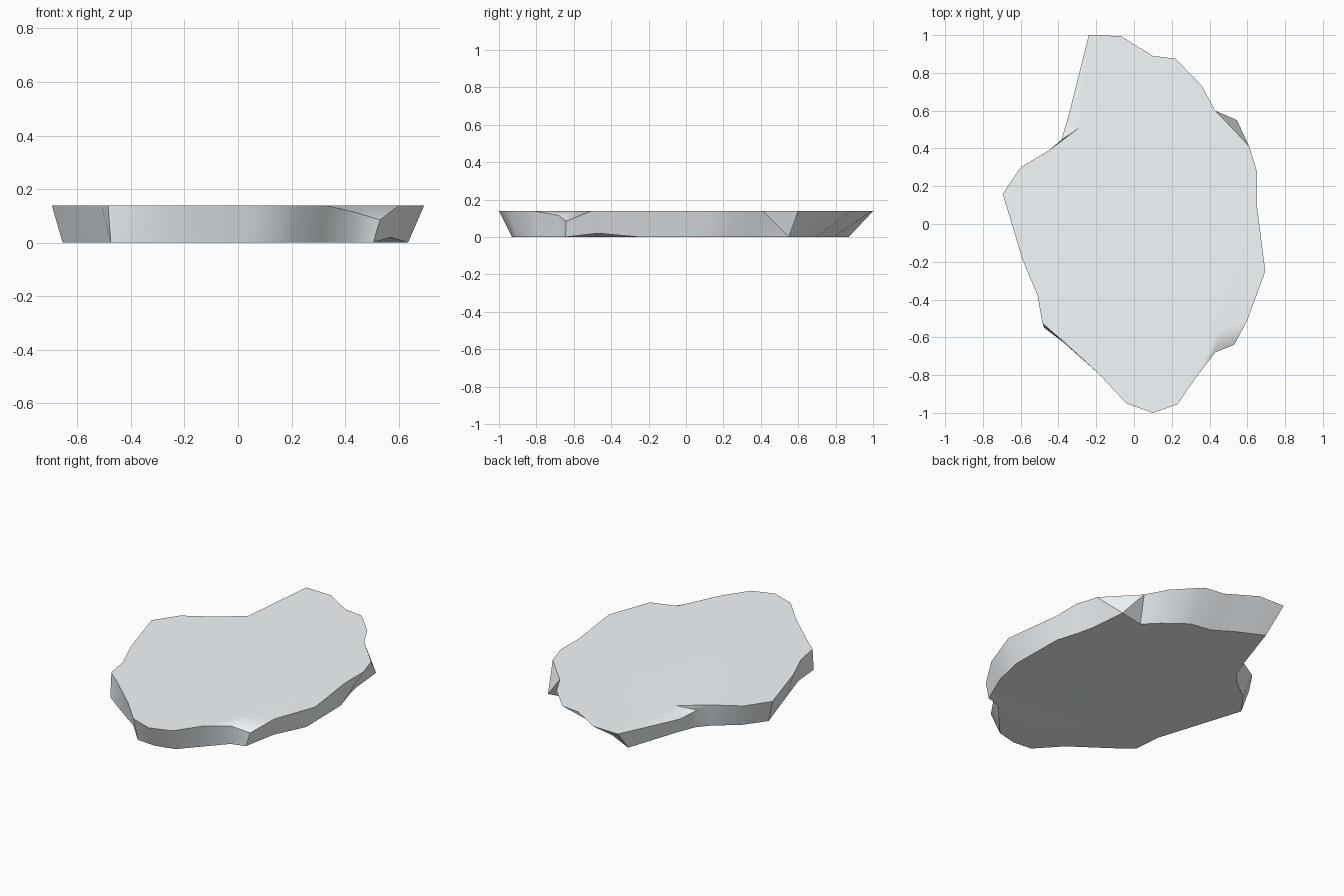
import bpy, bmesh, math

if "Cube" in bpy.data.objects:
    bpy.data.objects.remove(bpy.data.objects["Cube"])

H = 0.138

# Rim columns, clockwise: top x, top y, bottom x, bottom y
RIM = [
    (-.24, 1.0, -.22, .87), (-.07, .995, -.06, .79), (.10, .89, .05, .72),
    (.22, .875, .18, .70), (.36, .73, .31, .60), (.43, .60, .39, .52),
    (.545, .48, .545, .55), (.61, .41, .565, .33), (.65, .28, .59, .22),
    (.65, .10, .63, .09), (.695, -.25, .635, -.25), (.60, -.51, .57, -.47),
    (.53, -.64, .505, -.645), (.43, -.68, .42, -.67), (.33, -.81, .31, -.79),
    (.23, -.955, .21, -.90), (.10, -1.0, .09, -.93), (-.04, -.95, -.03, -.92),
    (-.19, -.79, -.16, -.78), (-.37, -.625, -.37, -.63),
    (-.485, -.525, -.475, -.55), (-.51, -.38, -.49, -.38),
    (-.59, -.19, -.55, -.19), (-.695, .16, -.655, .14),
    (-.60, .30, -.56, .27), (-.45, .39, -.43, .37),
    (-.385, .445, -.37, .44), (-.35, .56, -.33, .54),
]
# Lowered rim corners: column -> height
LOW = {12: .085, 13: .115, 26: .11, 27: .09}
# Chipped spans: first column, last column, inner point of the flat top
CHIPS = [(11, 14, (.45, -.56)), (25, 28, (-.29, .51))]
# Columns where the foot sticks out past the top edge
FEET = (6, 20)

bm = bmesh.new()
n = len(RIM)
top = [bm.verts.new((c[0], c[1], LOW.get(i, H))) for i, c in enumerate(RIM)]
bot = [bm.verts.new((c[2], c[3], .02 if i == 11 else 0)) for i, c in enumerate(RIM)]

# Sloping side wall, with the creases running to the protruding feet
for i in range(n):
    j = (i + 1) % n
    if j in FEET:
        bm.faces.new((top[i], top[j], bot[j]))
        bm.faces.new((top[i], bot[j], bot[i]))
    elif i in FEET:
        bm.faces.new((top[i], top[j], bot[i]))
        bm.faces.new((top[j], bot[j], bot[i]))
    else:
        bm.faces.new((top[i], top[j], bot[j], bot[i]))

# Chipped corners, fanned from an inner point
inner, skipped = {}, set()
for a, b, p in CHIPS:
    v = bm.verts.new((*p, H))
    for i in range(a, b):
        bm.faces.new((v, top[(i + 1) % n], top[i]))
    inner[a] = v
    skipped.update(range(a + 1, b))

# Flat top and underside
loop = []
for i in range(n):
    if i not in skipped:
        loop.append(top[i])
    if i in inner:
        loop.append(inner[i])
bm.faces.new(loop)
base = bm.faces.new(bot)
bmesh.ops.triangulate(bm, faces=[base])
bmesh.ops.recalc_face_normals(bm, faces=bm.faces[:])

mesh = bpy.data.meshes.new("stone_slab")
bm.to_mesh(mesh)
bm.free()
slab = bpy.data.objects.new("stone_slab", mesh)
bpy.context.collection.objects.link(slab)

# Pale blue-grey stone
stone = bpy.data.materials.new("pale_stone")
stone.diffuse_color = (.90, .95, .98, 1)
stone.use_nodes = True
stone.node_tree.nodes["Principled BSDF"].inputs["Base Color"].default_value = stone.diffuse_color
mesh.materials.append(stone)

# Smooth walls, with large faces keeping their flat shading
bpy.context.view_layer.objects.active = slab
slab.select_set(True)
bpy.ops.object.shade_smooth_by_angle(angle=math.radians(37))
weighted = slab.modifiers.new("flat_top_normals", 'WEIGHTED_NORMAL')
weighted.keep_sharp = True
